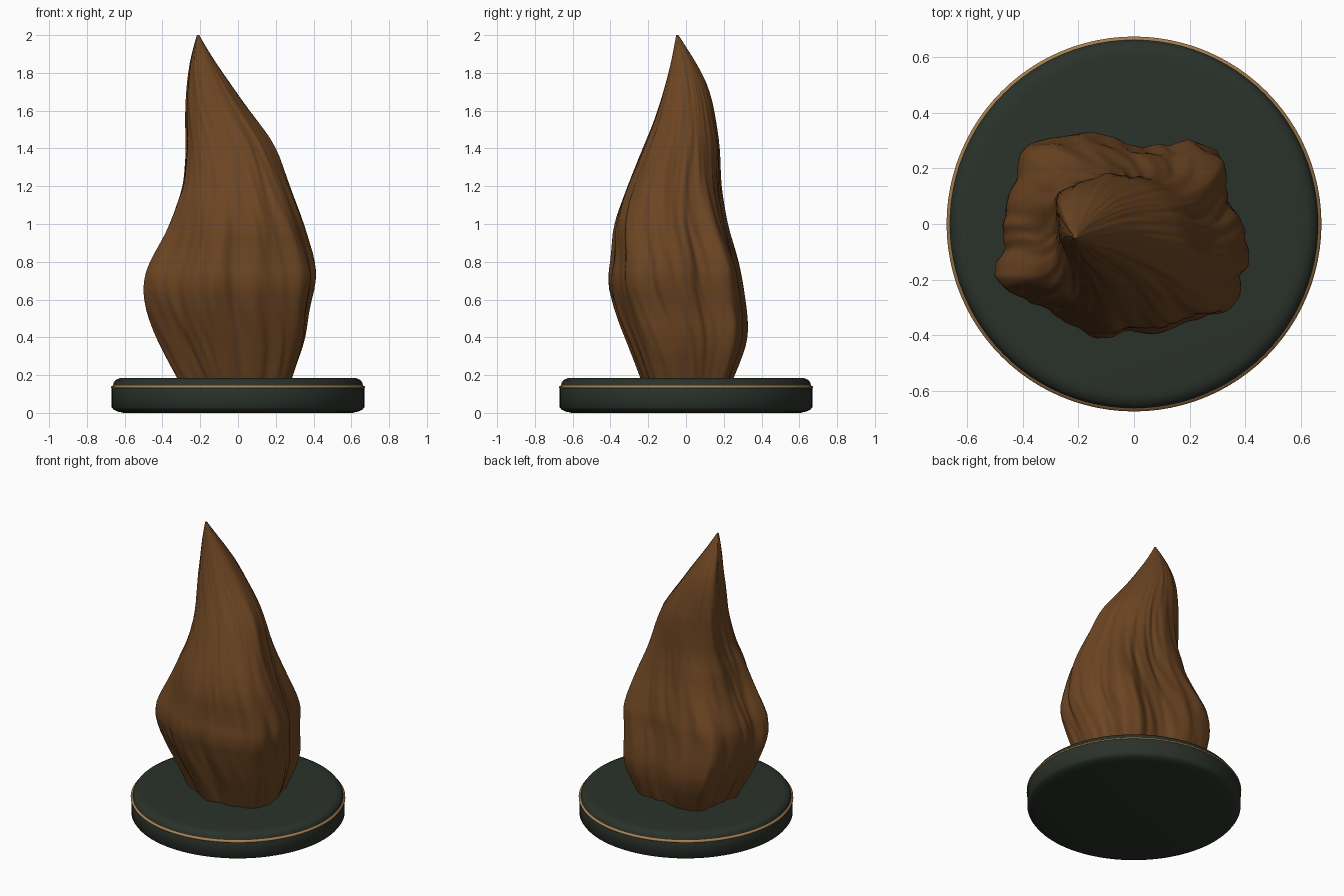
import bpy, bmesh, math
from mathutils import Vector, noise

if "Cube" in bpy.data.objects:
    bpy.data.objects.remove(bpy.data.objects["Cube"])


def material(name, rgb):
    m = bpy.data.materials.new(name)
    m.diffuse_color = (*rgb, 1)
    m.use_nodes = True
    m.node_tree.nodes["Principled BSDF"].inputs["Base Color"].default_value = m.diffuse_color
    return m


BROWN = material("warm brown", (0.15, 0.059, 0.016))
GREEN = material("dark green", (0.023, 0.031, 0.023))
GOLD = material("gold trim", (0.38, 0.21, 0.075))


def make(name, bm, mat, angle):
    bmesh.ops.recalc_face_normals(bm, faces=bm.faces)
    me = bpy.data.meshes.new(name)
    bm.to_mesh(me)
    bm.free()
    me.materials.append(mat)
    ob = bpy.data.objects.new(name, me)
    bpy.context.collection.objects.link(ob)
    bpy.context.view_layer.objects.active = ob
    ob.select_set(True)
    bpy.ops.object.shade_smooth_by_angle(angle=math.radians(angle))
    ob.select_set(False)
    return ob


def loft(rings, cap=True):
    bm = bmesh.new()
    rows = [[bm.verts.new(p) for p in r] for r in rings]
    n = len(rows[0])
    for a, b in zip(rows, rows[1:]):
        for i in range(n):
            j = (i + 1) % n
            bm.faces.new((a[i], a[j], b[j], b[i]))
    if cap:
        bm.faces.new(rows[0][::-1])
        bm.faces.new(rows[-1])
    return bm


def circle(r, z, n=96):
    return [(r * math.cos(2 * math.pi * i / n), r * math.sin(2 * math.pi * i / n), z)
            for i in range(n)]


# round plinth with a thin trim line
profile = [(0.605, 0), (0.64, 0.008), (0.66, 0.018), (0.669, 0.03), (0.669, 0.133),
           (0.662, 0.144), (0.658, 0.16), (0.648, 0.174), (0.625, 0.184), (0.6, 0.186)]
make("plinth", loft([circle(r, z) for r, z in profile]), GREEN, 60)
trim = [(0.662, 0.130), (0.673, 0.132), (0.673, 0.140), (0.660, 0.146)]
make("trim_ring", loft([circle(r, z) for r, z in trim], False), GOLD, 80)

# flame body: width limits by height (z, x min, x max, y min, y max)
LIMITS = [
    (0.18, -.32, .285, -.24, .25), (0.3, -.385, .325, -.285, .30),
    (0.4, -.435, .36, -.325, .33), (0.5, -.475, .37, -.365, .328),
    (0.6, -.50, .39, -.395, .315), (0.7, -.503, .417, -.418, .30),
    (0.8, -.47, .41, -.40, .28), (0.9, -.41, .38, -.393, .25),
    (1.0, -.36, .35, -.383, .22), (1.2, -.29, .275, -.31, .187),
    (1.4, -.275, .205, -.23, .18), (1.5, -.28, .14, -.187, .167),
    (1.6, -.28, .06, -.15, .15), (1.7, -.275, -.01, -.12, .128),
    (1.8, -.265, -.08, -.092, .085), (1.9, -.247, -.148, -.07, .025),
    (2.0, -.218, -.205, -.052, -.04)]
LOW = [(-.38, .3), (-.2, .34), (0, .295), (.15, .29), (.24, .31), (.33, .26), (.35, .15),
       (.37, .08), (.415, -.05), (.41, -.17), (.37, -.3), (.19, -.37), (.1, -.4), (0, -.395),
       (-.12, -.42), (-.21, -.38), (-.3, -.31), (-.41, -.26), (-.5, -.19), (-.455, -.08),
       (-.45, 0), (-.43, .14)]
HIGH = [(-.277, .11), (-.2, .15), (-.05, .17), (.07, .12), (.15, .01), (.17, -.08),
        (.1, -.17), (-.05, -.21), (-.18, -.18), (-.25, -.12), (-.272, 0)]


def polar(points):
    """Outline as sorted (angle, radius) pairs in a unit box."""
    xs, ys = zip(*points)
    cx, cy = (min(xs) + max(xs)) / 2, (min(ys) + max(ys)) / 2
    hx, hy = (max(xs) - min(xs)) / 2, (max(ys) - min(ys)) / 2
    q = sorted((math.atan2((y - cy) / hy, (x - cx) / hx),
                math.hypot((x - cx) / hx, (y - cy) / hy)) for x, y in points)
    t = 2 * math.pi
    return [(q[-1][0] - t, q[-1][1])] + q + [(q[0][0] + t, q[0][1])]


def sample(table, a):
    for (a0, r0), (a1, r1) in zip(table, table[1:]):
        if a0 <= a <= a1:
            f = (a - a0) / (a1 - a0)
            f = 0.5 * f + 0.5 * f * f * (3 - 2 * f)
            return r0 + (r1 - r0) * f
    return 1


def linear_limits(z):
    z = min(max(z, 0.18), 2.0)
    for p, q in zip(LIMITS, LIMITS[1:]):
        if z <= q[0] + 1e-6:
            f = (z - p[0]) / (q[0] - p[0])
            return [u + (v - u) * f for u, v in zip(p[1:], q[1:])]


def limits(z):
    """Width limits softened by a short average, exact at both ends."""
    d = min(0.05, z - 0.18, 2.0 - z)
    three = [linear_limits(z + k * d) for k in (-1, 0, 1)]
    return [sum(v) / 3 for v in zip(*three)]


low, high = polar(LOW), polar(HIGH)
N, ROWS = 220, 100
rings = []
for k in range(ROWS + 1):
    z = 0.18 + 1.82 * k / ROWS
    t = min(max((z - 0.75) / 0.75, 0), 1)
    t = t * t * (3 - 2 * t)
    ring = []
    for i in range(N):
        a = -math.pi + 2 * math.pi * i / N
        r = sample(low, a) * (1 - t) + sample(high, a) * t
        # long slanting furrows that drift with height
        s = a + 0.35 * z
        c = Vector((math.cos(s) * 4, math.sin(s) * 4, z * 1.5))
        r += 0.04 * noise.noise(c) + 0.03 * noise.noise(c * 2.1)
        ring.append((r * math.cos(a), r * math.sin(a)))
    xs, ys = zip(*ring)
    x0, x1, y0, y1 = limits(z)
    ax, bx, ay, by = min(xs), max(xs), min(ys), max(ys)
    rings.append([(x0 + (x - ax) / (bx - ax) * (x1 - x0),
                   y0 + (y - ay) / (by - ay) * (y1 - y0), z) for x, y in ring])
make("flame_body", loft(rings), BROWN, 60)
